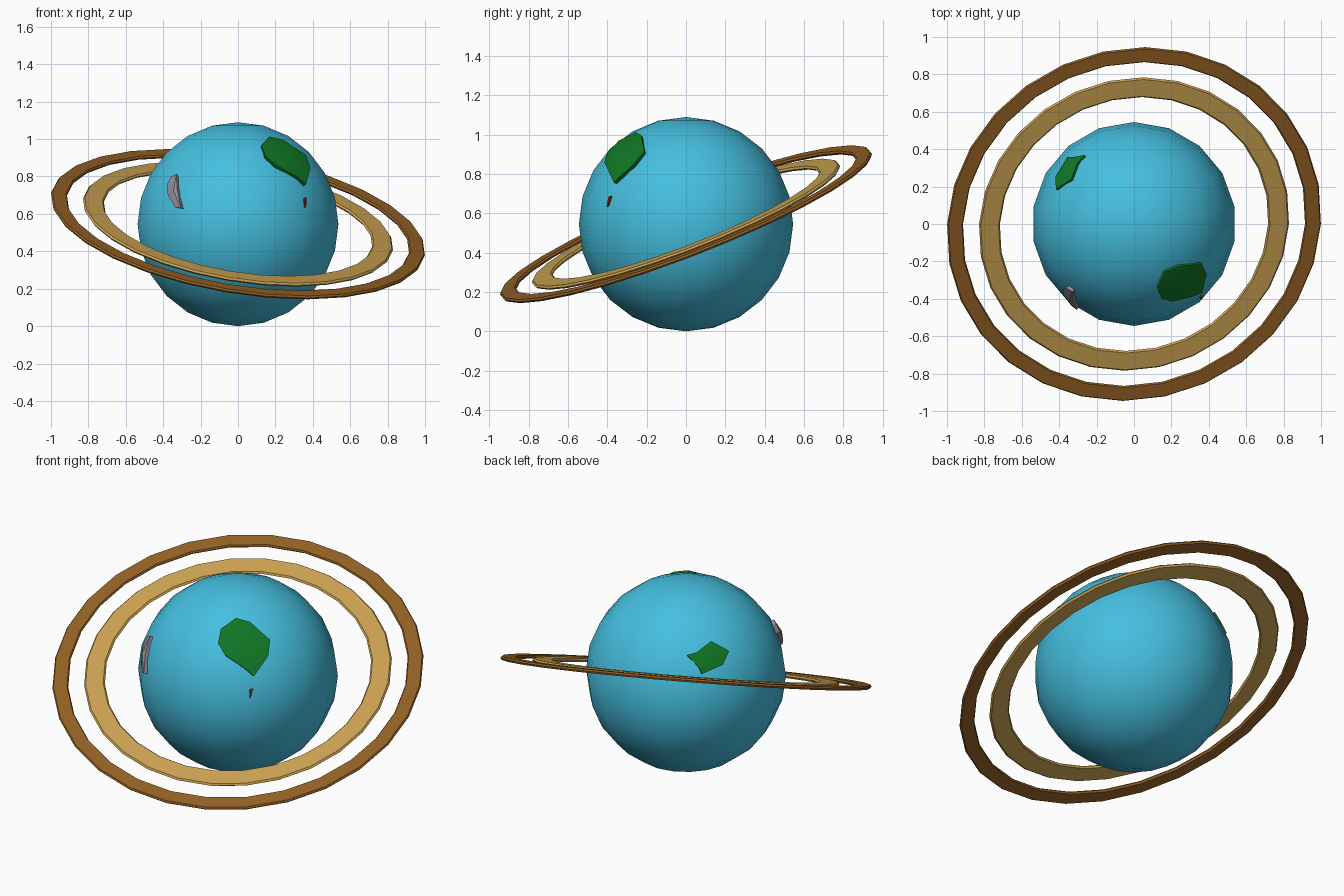
import bpy, bmesh
from math import radians, sin, cos, pi, sqrt
from mathutils import Vector, Matrix

cube = bpy.data.objects.get("Cube")
if cube:
    bpy.data.objects.remove(cube, do_unlink=True)

R = 0.545
CENTRE = Vector((0, 0, R))


def material(name, rgb):
    m = bpy.data.materials.new(name)
    m.use_nodes = True
    m.diffuse_color = (*rgb, 1)
    m.node_tree.nodes["Principled BSDF"].inputs["Base Color"].default_value = (*rgb, 1)
    return m


blue = material("ocean_blue", (0.06, 0.52, 0.74))
gold = material("pale_gold", (0.59, 0.36, 0.085))
brown = material("ring_brown", (0.29, 0.118, 0.018))
green = material("land_green", (0.005, 0.18, 0.018))
grey = material("rock_grey", (0.29, 0.26, 0.31))
rust = material("rust_red", (0.2, 0.03, 0.008))


def finish(bm, name, mat, smooth_angle=None):
    bmesh.ops.recalc_face_normals(bm, faces=bm.faces)
    me = bpy.data.meshes.new(name)
    bm.to_mesh(me)
    bm.free()
    me.materials.append(mat)
    ob = bpy.data.objects.new(name, me)
    ob.location = CENTRE
    bpy.context.collection.objects.link(ob)
    if smooth_angle:
        bpy.ops.object.select_all(action="DESELECT")
        ob.select_set(True)
        bpy.context.view_layer.objects.active = ob
        bpy.ops.object.shade_smooth_by_angle(angle=radians(smooth_angle))
    return ob


# Globe
bm = bmesh.new()
bmesh.ops.create_uvsphere(bm, u_segments=18, v_segments=12, radius=R)
finish(bm, "globe", blue, 40)


# Flat, chamfered rings sharing one tilt
def ring(name, inner, outer, mat, segs=28, t=0.01):
    mid, h = (inner + outer) / 2, (outer - inner) / 2
    section = [(h, 0), (0.85 * h, t), (-0.85 * h, t), (-h, 0), (-0.85 * h, -t), (0.85 * h, -t)]
    bm = bmesh.new()
    loops = []
    for i in range(segs):
        a = 2 * pi * i / segs
        loops.append([bm.verts.new(((mid + d) * cos(a), (mid + d) * sin(a), z)) for d, z in section])
    n = len(section)
    for i, a in enumerate(loops):
        b = loops[(i + 1) % segs]
        for j in range(n):
            k = (j + 1) % n
            bm.faces.new((a[j], b[j], b[k], a[k]))
    ob = finish(bm, name, mat, 30)
    ob.rotation_euler = (radians(21), radians(9.5), 0)


ring("inner_ring", 0.727, 0.84, gold)
ring("outer_ring", 0.927, 1.013, brown)


# Raised patch: an outline in a tangent frame, pushed out onto the globe
def patch(name, azimuth, elevation, outline, mat, rim, crown):
    a, e = radians(azimuth), radians(elevation)
    right = Vector((-sin(a), cos(a), 0))
    out = Vector((cos(e) * cos(a), cos(e) * sin(a), sin(e)))
    up = out.cross(right)

    def place(u, v, r):
        return right * u + up * v + out * sqrt(r * r - u * u - v * v)

    bm = bmesh.new()
    n = len(outline)
    top = [bm.verts.new(place(u, v, rim)) for u, v in outline]
    low = [bm.verts.new(t.co * 0.9) for t in top]
    mu, mv = (sum(p[i] for p in outline) / n for i in (0, 1))
    peak = bm.verts.new(place(mu, mv, crown))
    for i in range(n):
        j = (i + 1) % n
        bm.faces.new((top[i], top[j], peak))
        bm.faces.new((low[i], low[j], top[j], top[i]))
    bm.faces.new(low)
    finish(bm, name, mat, 30)


patch("front_land", -55, 25, [
    (-0.093, 0.235), (-0.011, 0.295), (0.066, 0.273), (0.175, 0.175), (0.164, 0.087),
    (0.087, -0.022), (0.033, 0.022), (-0.071, 0.093), (-0.109, 0.158)], green, 0.56, 0.568)
patch("back_land", 125, 25, [
    (0.005, 0.093), (0.06, 0.109), (0.137, 0.169), (0.235, 0.115),
    (0.2, 0.04), (0.087, -0.01), (0.07, 0.027)], green, 0.552, 0.562)
patch("rock_ridge", -90, 0, [
    (-0.36, 0.252), (-0.33, 0.268), (-0.325, 0.187), (-0.305, 0.086),
    (-0.337, 0.091), (-0.375, 0.155), (-0.38, 0.21)], grey, 0.558, 0.57)
patch("rust_sliver", -90, 0, [
    (0.355, 0.14), (0.367, 0.145), (0.365, 0.1), (0.36, 0.09)], rust, 0.549, 0.551)
